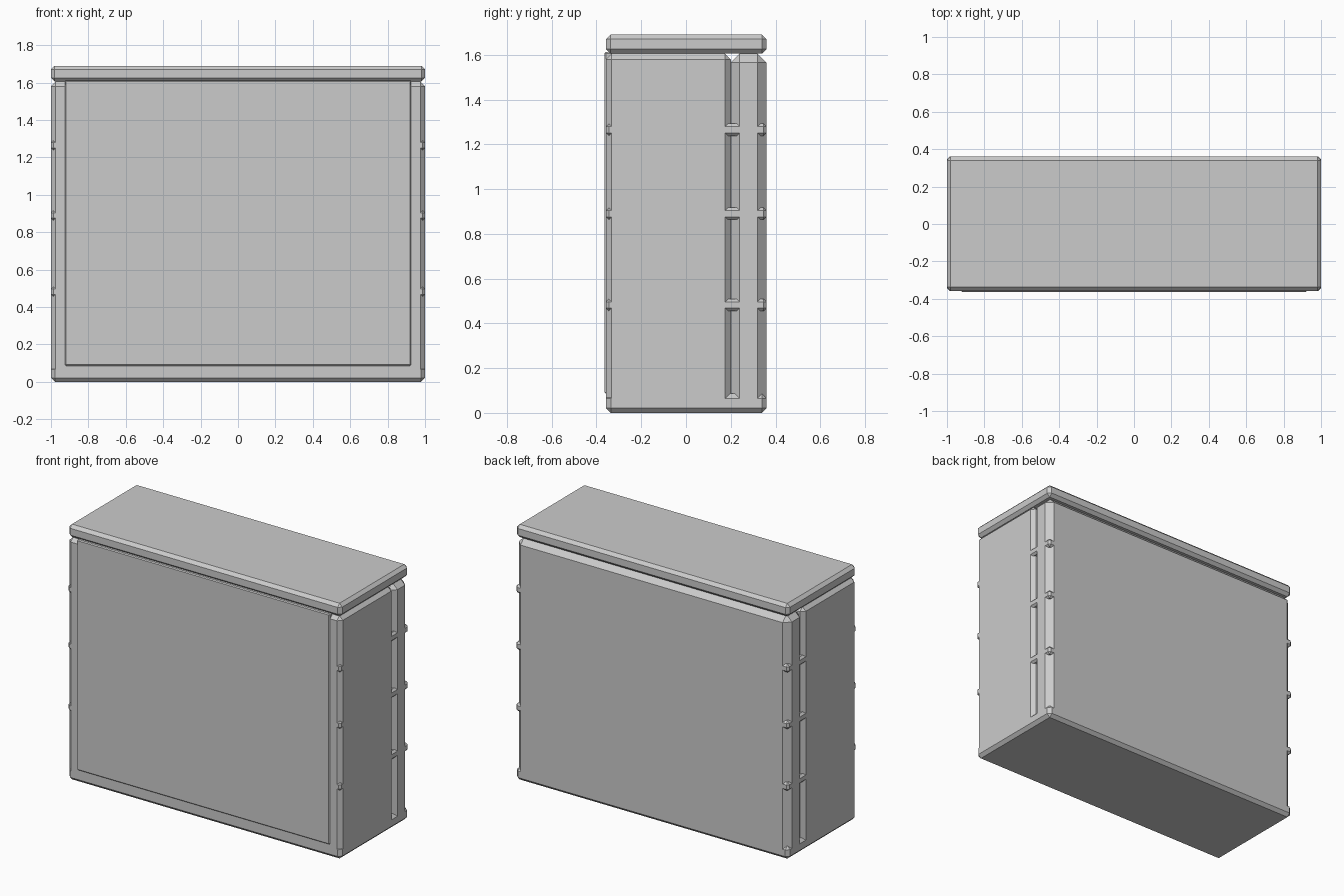
import bpy, bmesh

if "Cube" in bpy.data.objects:
    bpy.data.objects.remove(bpy.data.objects["Cube"])


def block(name, x, y, z, bevel):
    """Chamfered box from half-width x and (min, max) ranges in y and z."""
    bm = bmesh.new()
    bmesh.ops.create_cube(bm, size=1)
    for v in bm.verts:
        v.co.x *= 2 * x
        v.co.y = y[0] if v.co.y < 0 else y[1]
        v.co.z = z[0] if v.co.z < 0 else z[1]
    bmesh.ops.bevel(bm, geom=bm.edges[:], offset=bevel, segments=1,
                    affect='EDGES', clamp_overlap=True)
    mesh = bpy.data.meshes.new(name)
    bm.to_mesh(mesh)
    bm.free()
    obj = bpy.data.objects.new(name, mesh)
    bpy.context.collection.objects.link(obj)
    return obj


FRONT, BACK, TOP = -0.357, 0.36, 1.605

# Plinth and lid
block("base", 1.0, (FRONT, BACK), (0.0, 0.086), 0.021)
block("lid", 1.0, (FRONT, BACK), (TOP, 1.69), 0.02)

# Main body and thicker-chamfered rear block, leaving a V groove between
block("main_body", 1.0, (FRONT, 0.2), (0.02, TOP), 0.025)
block("rear_body", 1.0, (0.2, BACK), (0.02, TOP), 0.04)

# Slightly proud front panel
block("front_panel", 0.925, (-0.364, -0.33), (0.086, 1.612), 0.006)

# Shelves that show through at the corners and grooves
for i, z in enumerate((0.482, 0.89, 1.265)):
    block(f"shelf_{i + 1}", 1.0, (FRONT, BACK), (z - 0.027, z + 0.027), 0.013)
